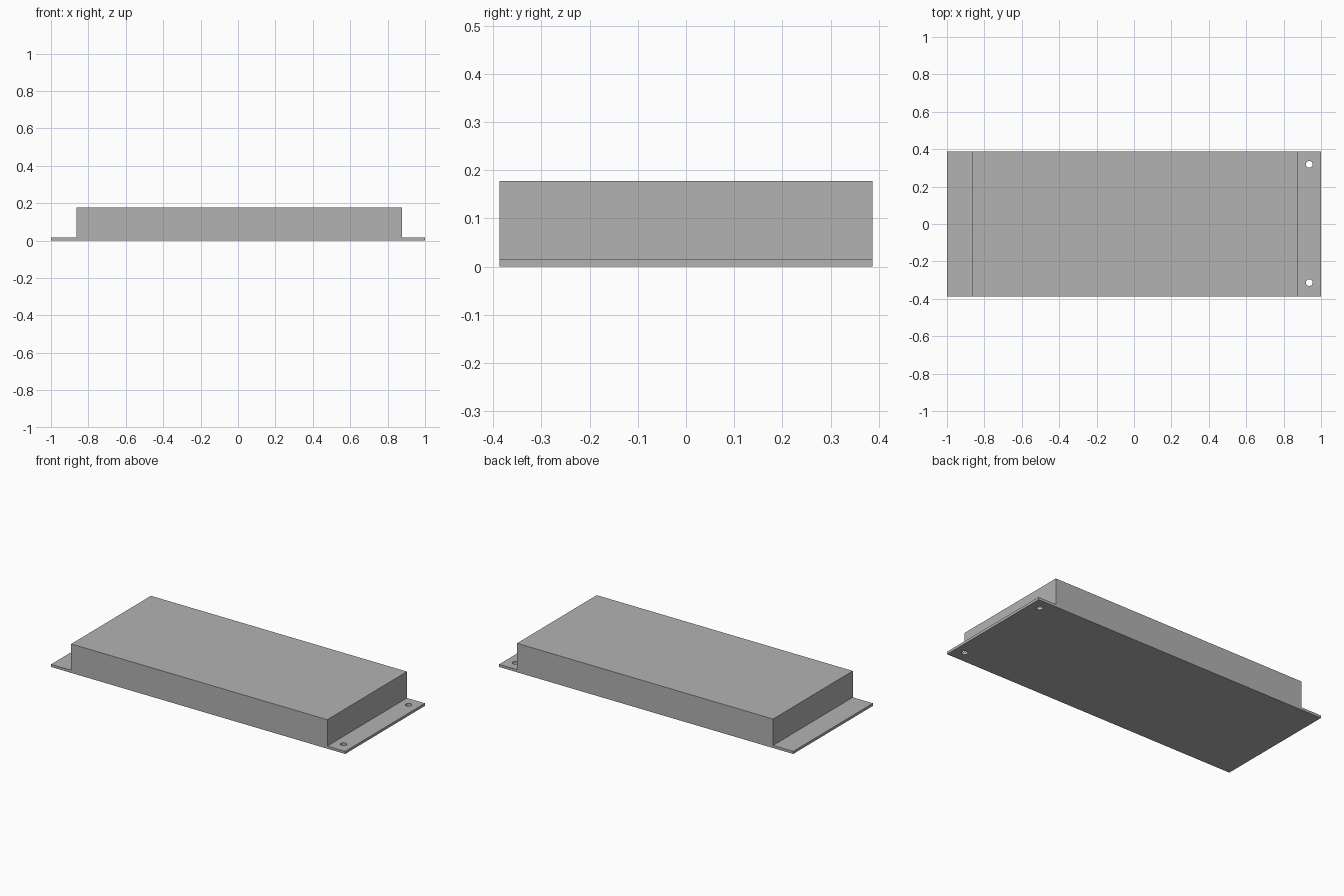
import bpy
import bmesh

cube = bpy.data.objects.get("Cube")
if cube:
    bpy.data.objects.remove(cube, do_unlink=True)

HALF_LENGTH, HALF_DEPTH = 1.0, 0.387
BOX_LEFT, BOX_RIGHT = -0.863, 0.878
FLANGE_TOP, BOX_TOP = 0.016, 0.178
HOLE_X, HOLE_RADIUS = 0.937, 0.018

grey = bpy.data.materials.new("plain grey")
grey.use_nodes = True
color = (0.448, 0.448, 0.448, 1)
grey.diffuse_color = color
grey.node_tree.nodes["Principled BSDF"].inputs["Base Color"].default_value = color

# Housing with a thin flange at each end: one profile extruded along y
profile = [
    (-HALF_LENGTH, 0), (HALF_LENGTH, 0),
    (HALF_LENGTH, FLANGE_TOP), (BOX_RIGHT, FLANGE_TOP),
    (BOX_RIGHT, BOX_TOP), (BOX_LEFT, BOX_TOP),
    (BOX_LEFT, FLANGE_TOP), (-HALF_LENGTH, FLANGE_TOP),
]
bm = bmesh.new()
face = bm.faces.new([bm.verts.new((x, -HALF_DEPTH, z)) for x, z in profile])
result = bmesh.ops.extrude_face_region(bm, geom=[face])
moved = [v for v in result["geom"] if isinstance(v, bmesh.types.BMVert)]
bmesh.ops.translate(bm, verts=moved, vec=(0, 2 * HALF_DEPTH, 0))
bmesh.ops.recalc_face_normals(bm, faces=bm.faces)
mesh = bpy.data.meshes.new("flanged_housing")
bm.to_mesh(mesh)
bm.free()
mesh.materials.append(grey)
housing = bpy.data.objects.new("flanged_housing", mesh)
bpy.context.collection.objects.link(housing)

# Two mounting holes through the right-hand flange
for name, y in (("front_hole", -0.314), ("back_hole", 0.319)):
    bpy.ops.mesh.primitive_cylinder_add(
        vertices=32, radius=HOLE_RADIUS, depth=0.1, location=(HOLE_X, y, 0))
    cutter = bpy.context.object
    cutter.name = name + "_cutter"
    cutter.hide_render = True
    cutter.data.materials.append(grey)
    cut = housing.modifiers.new(name, "BOOLEAN")
    cut.operation = "DIFFERENCE"
    cut.solver = "EXACT"
    cut.object = cutter
    bpy.context.view_layer.objects.active = housing
    bpy.ops.object.modifier_apply(modifier=cut.name)
    bpy.data.objects.remove(cutter, do_unlink=True)

# Round hole walls, crisp housing edges
bpy.ops.object.select_all(action="DESELECT")
housing.select_set(True)
bpy.context.view_layer.objects.active = housing
bpy.ops.object.shade_smooth_by_angle()
